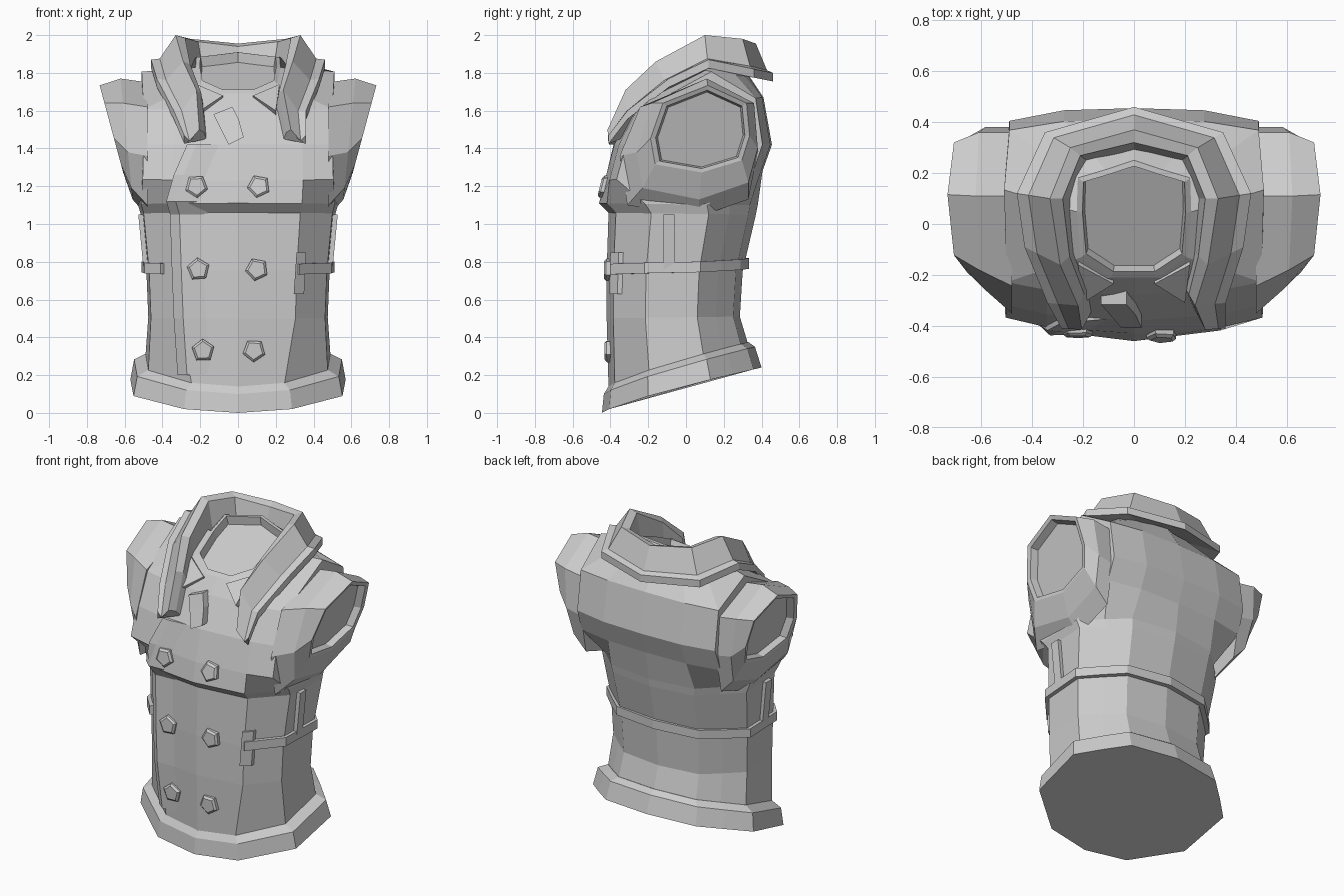
import bpy, bmesh, math
from mathutils import Vector
from mathutils.bvhtree import BVHTree

if "Cube" in bpy.data.objects:
    bpy.data.objects.remove(bpy.data.objects["Cube"])

grey = bpy.data.materials.new("light_grey")
grey.diffuse_color = (0.6, 0.6, 0.6, 1)
grey.use_nodes = True
grey.node_tree.nodes["Principled BSDF"].inputs["Base Color"].default_value = grey.diffuse_color


def loft(name, rings):
    """Skin a list of equal-length point rings and cap both ends."""
    bm = bmesh.new()
    rows = [[bm.verts.new(p) for p in r] for r in rings]
    n = len(rows[0])
    for a, b in zip(rows, rows[1:]):
        for i in range(n):
            j = (i + 1) % n
            bm.faces.new((a[i], a[j], b[j], b[i]))
    bm.faces.new(rows[0])
    bm.faces.new(rows[-1])
    bmesh.ops.recalc_face_normals(bm, faces=bm.faces)
    me = bpy.data.meshes.new(name)
    bm.to_mesh(me)
    bm.free()
    me.materials.append(grey)
    ob = bpy.data.objects.new(name, me)
    bpy.context.collection.objects.link(ob)
    return ob


def flip(p):
    return Vector((-p[0], p[1], p[2]))


def full(h):
    return h + [flip(p) for p in h[-2:0:-1]]


def shrink(ring, f, move):
    c = sum(ring, Vector()) / len(ring)
    return [c + (p - c) * f + Vector(move) for p in ring]


# Half outlines, front to back: (share of half width, share of depth)
WAIST = ((0, 0), (.64, .05), (.97, .29), (1, .68), (.78, .82), (.56, .95), (0, 1))
HEM = ((0, 0), (.5, .045)) + WAIST[2:]
CHEST = ((0, 0), (.67, .03), (.98, .075), (1, .6), (.96, .94), (.54, .99), (0, 1))
NECK = ((0, 0), (.4, 0), (.93, .17), (1, .56), (.98, .85), (.5, .92), (0, 1))


def outline(shape, width, y0, y1, z0, z1, lift=0):
    """Slanted half outline; lift raises the shoulder point."""
    h = [Vector((u * width, y0 + t * (y1 - y0), z0 + t ** .8 * (z1 - z0))) for u, t in shape]
    h[3].z += lift
    return h


# Torso from hem to neck, with a recessed neck opening
body = [
    outline(HEM, .49, -.41, .33, .13, .36),
    outline(WAIST, .475, -.42, .285, .5, .51),
    outline(WAIST, .485, -.42, .30, .75, .75),
    outline(WAIST, .515, -.41, .37, 1.06, 1.05),
    outline(WAIST, .53, -.46, .38, 1.11, 1.1),
    outline(CHEST, .515, -.43, .405, 1.23, 1.28),
    outline(CHEST, .51, -.38, .455, 1.42, 1.42),
    outline(CHEST, .51, -.28, .41, 1.6, 1.67, .16),
    outline(NECK, .225, -.21, .25, 1.69, 1.91),
]
neck = full(body[-1])
torso = loft("torso", [full(h) for h in body]
             + [shrink(neck, .9, (0, 0, .01)), shrink(neck, .86, (0, .015, -.04))])
bm = bmesh.new()
bm.from_mesh(torso.data)
tree = BVHTree.FromBMesh(bm)
bm.free()


def front_y(x, z):
    return tree.ray_cast(Vector((x, -2, z)), Vector((0, 1, 0)))[0].y


# Slanted hem band
loft("hem_band", [full(outline(HEM, .57, -.445, .40, 0, .24)),
                  full(outline(HEM, .55, -.435, .365, .1, .35)),
                  full(outline(HEM, .49, -.41, .33, .14, .375))])

# Sleeve stubs: one armhole outline (y, z), spread at the root and narrowed
# to a leaning, recessed opening
armhole = ((-.26, 1.38), (-.18, 1.64), (.11, 1.77), (.36, 1.64),
           (.38, 1.4), (.33, 1.22), (.07, 1.13), (-.23, 1.19))
root, middle, opening = [], [], []
for y, z in armhole:
    root.append(Vector((.48, y * (1.35 if y < 0 else 1), z - (.09 if z < 1.3 else .02))))
    middle.append(Vector((.56 + .1 * (z - 1.15), y, z)))
    z = 1.64 + .72 * (z - 1.64)
    opening.append(Vector((.61 + .27 * (z - 1.28), .14 + .82 * (y - .14), z)))
sleeve = [root, middle, opening, shrink(opening, .9, (-.005, 0, 0)), shrink(opening, .86, (-.05, 0, 0))]
for side, f in (("right", Vector), ("left", flip)):
    loft("sleeve_" + side, [[f(p) for p in r] for r in sleeve])


# Folded collar: each section stands up from the neck and turns down to a lip
def collar_section(top, lip, stand):
    top, lip = Vector(top), Vector(lip)
    inward = Vector((-top.x, .1 - top.y, 0)).normalized()
    drop = Vector((0, 0, 1))
    return [top + inward * .08 - drop * stand, top + inward * .05 - drop * .015, top,
            top.lerp(lip, .65) - drop * .04, lip, lip - drop * .045]


right = [collar_section(*s) for s in (
    ((0, .37, 1.955), (0, .46, 1.80), .12),
    ((.25, .3, 1.98), (.35, .36, 1.82), .15),
    ((.33, .1, 2.0), (.46, .12, 1.87), .19),
    ((.29, -.16, 1.86), (.43, -.09, 1.77), .17),
    ((.24, -.32, 1.71), (.36, -.31, 1.6), .1),
    ((.28, -.415, 1.5), (.36, -.41, 1.47), .05))]
left = [[flip(p) for p in s] for s in right]
for s, shift in ((left[-1], .075), (left[-2], .02)):
    for p in s:
        p.x += shift
loft("collar", left[:0:-1] + right)

# Small shirt collar points beside the neck opening
for s in (-1, 1):
    tri = [Vector((s * x, y, z)) for x, y, z in ((.08, -.215, 1.67), (.22, -.14, 1.73), (.2, -.29, 1.59))]
    loft("shirt_collar_point", [[p + Vector((0, .03, -.03)) for p in tri],
                                [p + Vector((0, -.02, .01)) for p in tri]])

# Bent neck tab
tab = []
for x, z, w in ((-.08, 1.6, .05), (-.045, 1.53, .05), (-.01, 1.44, .04)):
    y = front_y(x, z)
    tab.append([Vector((x + a * w, y + d, z + a * .02)) for a, d in ((-1, .03), (1, .03), (1, -.04), (-1, -.04))])
loft("neck_tab", tab)

# Overlapping coat front, raised along its edge
flap = []
for x, z in ((-.27, 1.42), (-.34, 1.26), (-.38, 1.12), (-.36, 1.05), (-.35, .75), (-.34, .5), (-.32, .2)):
    flap.append([Vector((x + dx, front_y(x + dx, z) + d, z))
                 for dx, d in ((0, .03), (0, -.02), (.05, -.02), (.2, .005))])
loft("coat_overlap", flap)

# Five-sided buttons
for x, z, turn in ((-.22, 1.2, 1), (.11, 1.2, .75), (-.21, .76, .4), (.1, .76, .75), (-.185, .33, .35), (.085, .33, .9)):
    y = front_y(x, z)
    slope = (front_y(x, z + .03) - front_y(x, z - .03)) / .06
    angles = [turn + i * math.tau / 5 for i in range(5)]
    loft("button", [[Vector((x + r * math.cos(a), y + d + r * math.sin(a) * slope, z + r * math.sin(a)))
                     for a in angles] for r, d in ((.062, .03), (.062, -.015), (.048, -.026))])


# Belt following the waist, open at the front
def waist(col, z):
    a, b = body[2][col], body[3][col]
    return a.lerp(b, (z - a.z) / (b.z - a.z))


def band(p, h):
    d = Vector((p.x, p.y, 0)).normalized()
    return [p + d * o + Vector((0, 0, k)) for o, k in ((-.02, -h), (.024, -h), (.024, h), (-.02, h))]


path = [waist(c, .755 + .006 * c) for c in range(1, 7)]
back = [flip(p) for p in path[-2:0:-1]]
back.append(back[-1].lerp(flip(path[0]), .5))
loft("belt", [band(p, .028) for p in path + back])


# Belt end tab and upright side straps
def plate(x0, x1, z):
    return [Vector((x, front_y(x, z) + d, z)) for x, d in ((x0, -.02), (x1, -.025), (x1, .03), (x0, .03))]


loft("belt_end_tab", [plate(.295, .35, .63), plate(.31, .36, .85)])
for s in (-1, 1):
    loft("side_strap", [[Vector((s * (x + o), y, z)) for o, y in ((-.04, -.12), (.02, -.12), (.02, -.06), (-.04, -.06))]
                        for x, z in ((.48, .76), (.508, 1.05))])
